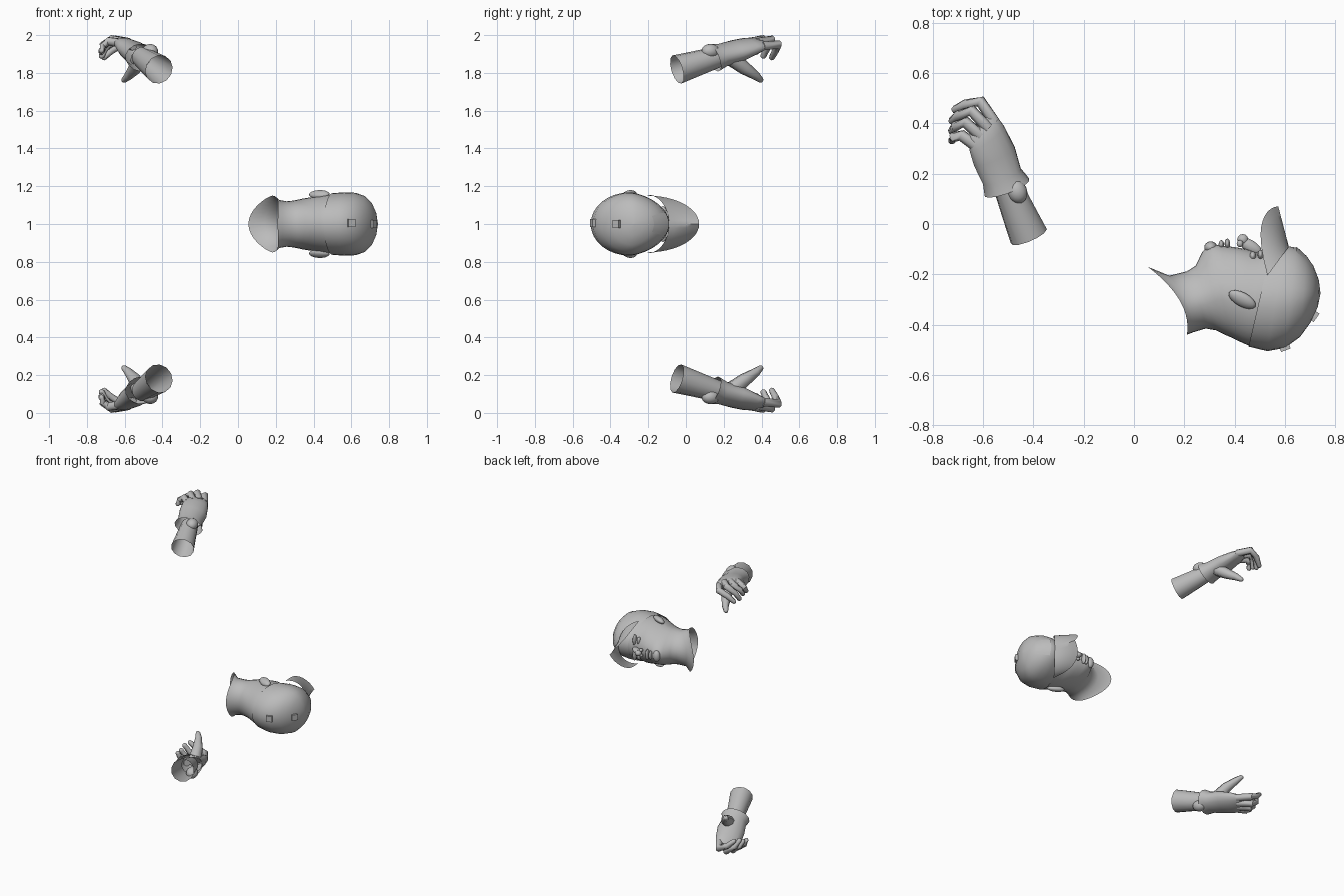
import bpy, bmesh, math
from mathutils import Vector, Matrix

if "Cube" in bpy.data.objects:
    bpy.data.objects.remove(bpy.data.objects["Cube"])

grey = bpy.data.materials.new("plain_grey")
grey.diffuse_color = (0.5, 0.5, 0.5, 1)
grey.use_nodes = True
grey.node_tree.nodes["Principled BSDF"].inputs["Base Color"].default_value = grey.diffuse_color


def finish(name, bm, angle=50):
    """Turn a bmesh into a named, smooth shaded object."""
    bmesh.ops.recalc_face_normals(bm, faces=bm.faces)
    me = bpy.data.meshes.new(name)
    bm.to_mesh(me)
    bm.free()
    me.materials.append(grey)
    me.shade_smooth()
    me.set_sharp_from_angle(angle=math.radians(angle))
    ob = bpy.data.objects.new(name, me)
    bpy.context.collection.objects.link(ob)
    return ob


def loft(name, rings, close=True, cap_start=False, cap_end=False, angle=50):
    """Skin a list of point rings."""
    bm = bmesh.new()
    rows = [[bm.verts.new(p) for p in r] for r in rings]
    n = len(rows[0])
    for a, b in zip(rows, rows[1:]):
        for i in range(n if close else n - 1):
            j = (i + 1) % n
            bm.faces.new((a[i], a[j], b[j], b[i]))
    if cap_start:
        bm.faces.new(rows[0])
    if cap_end:
        bm.faces.new(rows[-1])
    return finish(name, bm, angle)


def ball(name, loc, size, turn=0, tilt=0):
    bm = bmesh.new()
    bmesh.ops.create_uvsphere(bm, u_segments=16, v_segments=10, radius=1)
    m = (Matrix.Translation(loc) @ Matrix.Rotation(math.radians(turn), 4, 'Z')
         @ Matrix.Rotation(math.radians(tilt), 4, 'X') @ Matrix.Diagonal((*size, 1)))
    bm.transform(m)
    return finish(name, bm)


def head_pt(fx, fy, bx, by, w, t, taper=0.15, bend=0.0, grow=1.0):
    """Point on a head slice running from a front point to a back point."""
    c, s = math.cos(t), math.sin(t)
    return Vector(((fx + bx) / 2 + grow * c * (fx - bx) / 2 + bend * s * s,
                   (fy + by) / 2 + grow * c * (fy - by) / 2,
                   1 + grow * w * s * (1 - taper * max(c, 0))))


def slices(data, n=32):
    return [[head_pt(*d[:5], 2 * math.pi * i / n, *d[5:]) for i in range(n)] for d in data]


# Head and neck: front x, front y, back x, back y, half width, taper, bend
loft("head", slices([
    (0.055, -0.17, 0.21, -0.44, 0.15, 0.1, 0.05),
    (0.14, -0.205, 0.235, -0.43, 0.128, 0.1, 0.025),
    (0.21, -0.188, 0.285, -0.415, 0.12, 0.1, 0.01),
    (0.245, -0.165, 0.325, -0.422, 0.123, 0.15, 0.0),
    (0.272, -0.11, 0.355, -0.437, 0.128, 0.3, 0.0),
    (0.305, -0.078, 0.385, -0.45, 0.135, 0.3, 0.0),
    (0.345, -0.085, 0.41, -0.462, 0.14, 0.22, 0.0),
    (0.40, -0.092, 0.435, -0.474, 0.146, 0.12, 0.0),
    (0.45, -0.10, 0.455, -0.482, 0.152, 0.08, 0.0),
    (0.485, -0.112, 0.475, -0.485, 0.155, 0.08, 0.0),
    (0.52, -0.105, 0.50, -0.487, 0.156, 0.08, 0.0),
    (0.60, -0.11, 0.57, -0.47, 0.15, 0.08, 0.0)]), cap_end=True)

# Face features
ball("nose_bridge", (0.462, -0.088, 1), (0.052, 0.024, 0.017), -32)
ball("nose_tip", (0.432, -0.062, 1), (0.022, 0.022, 0.019))
ball("upper_lip", (0.371, -0.079, 1), (0.011, 0.021, 0.038))
ball("lower_lip", (0.347, -0.082, 1), (0.011, 0.018, 0.032))
ball("chin", (0.305, -0.093, 1), (0.026, 0.024, 0.04))
for side, s in (("left", 1), ("right", -1)):
    ball(side + "_nostril", (0.421, -0.078, 1 + 0.019 * s), (0.013, 0.014, 0.012))
    ball(side + "_eye", (0.472, -0.127, 1 + 0.056 * s), (0.013, 0.018, 0.027))
    ball(side + "_brow", (0.503, -0.122, 1 + 0.055 * s), (0.012, 0.02, 0.04))
    ball(side + "_ear", (0.43, -0.30, 1 + 0.157 * s), (0.06, 0.03, 0.02), -28, 28 * s)

# Cap crown
crown = [(0.545, -0.10, 0.455, -0.487, 0.163), (0.60, -0.086, 0.53, -0.505, 0.168),
         (0.645, -0.094, 0.60, -0.492, 0.165), (0.685, -0.13, 0.66, -0.448, 0.148),
         (0.715, -0.172, 0.702, -0.39, 0.112), (0.734, -0.222, 0.73, -0.33, 0.058),
         (0.740, -0.27, 0.740, -0.28, 0.006)]
loft("cap_crown", slices(crown), cap_end=True)

# Curved panel on the front of the crown
loft("cap_panel", [[head_pt(*d, t * 0.11, 0.15, 0, 1.02) for t in range(-4, 5)]
                   for d in crown[2:5]], close=False)

# Cap brim: arched sheet from the crown to a rounded front edge
brim = []
for i in range(25):
    a = math.radians(-90 + 180 * i / 24)
    c, s = math.cos(a), math.sin(a)
    inner = Vector((0.53 + 0.085 * c, -0.205 + 0.115 * c, 1 + 0.155 * s))
    outer = Vector((0.53 + 0.043 * c - 0.055 * abs(math.sin(2 * a)),
                    -0.205 + 0.275 * c, 1 + 0.15 * s))
    brim.append([inner.lerp(outer, k / 5) for k in range(6)])
loft("cap_brim", brim, close=False)

# Square studs on the crown
for name, loc, turn in (("back_stud", (0.60, -0.492, 1.005), -70),
                        ("top_stud", (0.717, -0.367, 1.0), -35)):
    bm = bmesh.new()
    bmesh.ops.create_cube(bm, size=1)
    size = Matrix.Diagonal((0.02, 0.04, 0.042, 1))
    bm.transform(Matrix.Translation(loc) @ Matrix.Rotation(math.radians(turn), 4, 'Z') @ size)
    finish(name, bm, 30)


def oval(c, across, up, n):
    return [c + across * math.cos(2 * math.pi * i / n) + up * math.sin(2 * math.pi * i / n)
            for i in range(n)]


def tube(path, radii, n=8, rounded=True):
    """Rings along a path; optionally with a rounded tip."""
    pts = [Vector(p) for p in path]
    rings = []
    for i, p in enumerate(pts):
        d = (pts[min(i + 1, len(pts) - 1)] - pts[max(i - 1, 0)]).normalized()
        u = d.cross(Vector((0.3, 0.2, 1))).normalized()
        v = u.cross(d)
        rings.append(oval(p, u * radii[i], v * radii[i], n))
    if rounded:
        r = radii[-1]
        for k, f in ((0.55, 0.8), (0.85, 0.4)):
            rings.append(oval(pts[-1] + d * r * k, u * r * f, v * r * f, n))
    return rings


# Glove slices: centre, width direction, half width, half thickness
palm = [((-0.505, 0.145, 1.88), (0.9, 0.38, -0.2), 0.097, 0.076),
        ((-0.525, 0.19, 1.893), (0.9, 0.38, -0.2), 0.083, 0.062),
        ((-0.555, 0.27, 1.917), (0.88, 0.42, -0.25), 0.092, 0.056),
        ((-0.585, 0.34, 1.942), (0.8, 0.6, -0.25), 0.087, 0.042),
        ((-0.605, 0.385, 1.955), (0.7, 0.7, -0.2), 0.077, 0.03),
        ((-0.615, 0.40, 1.958), (0.7, 0.7, -0.2), 0.06, 0.016)]
fingers = {
    "index_finger": [(-0.555, 0.405, 1.942), (-0.61, 0.487, 1.95), (-0.67, 0.475, 1.92), (-0.71, 0.455, 1.882)],
    "middle_finger": [(-0.58, 0.38, 1.962), (-0.645, 0.45, 1.975), (-0.70, 0.43, 1.935), (-0.722, 0.41, 1.89)],
    "ring_finger": [(-0.61, 0.35, 1.965), (-0.67, 0.405, 1.977), (-0.71, 0.388, 1.945), (-0.723, 0.37, 1.91)],
    "little_finger": [(-0.635, 0.315, 1.96), (-0.685, 0.352, 1.967), (-0.717, 0.345, 1.945), (-0.723, 0.332, 1.918)]}
axis = Vector((-0.3, 0.88, 0.3)).normalized()

for side, s in (("upper", 1), ("lower", -1)):
    def part(name, rings, **kw):
        """Place a hand part, reflected in z for the lower hand."""
        loft(side + "_" + name, [[Vector((p.x, p.y, 1 + s * (p.z - 1))) for p in r]
                                 for r in rings], **kw)

    # Open forearm sleeve
    part("forearm", tube([(-0.418, -0.048, 1.818), (-0.46, 0.05, 1.848), (-0.51, 0.17, 1.885)],
                         (0.078, 0.068, 0.056), 12, False))
    # Flared glove and palm
    rings = []
    for c, w, hw, ht in palm:
        w = Vector(w).normalized()
        up = w.cross(axis).normalized()
        rings.append(oval(Vector(c), w * hw, up * ht, 14))
    part("glove", rings, cap_end=True)
    # Fingers and thumb
    for name, path in fingers.items():
        part(name, tube(path, (0.024, 0.024, 0.02, 0.016)), cap_start=True, cap_end=True)
    part("thumb", tube([(-0.52, 0.24, 1.88), (-0.545, 0.31, 1.825), (-0.58, 0.37, 1.785),
                        (-0.603, 0.395, 1.763)], (0.045, 0.036, 0.024, 0.016)),
         cap_start=True, cap_end=True)
    # Rounded tab over the wrist
    ball(side + "_wrist_tab", (-0.465, 0.13, 1 + s * 0.915), (0.04, 0.05, 0.038), 24)
